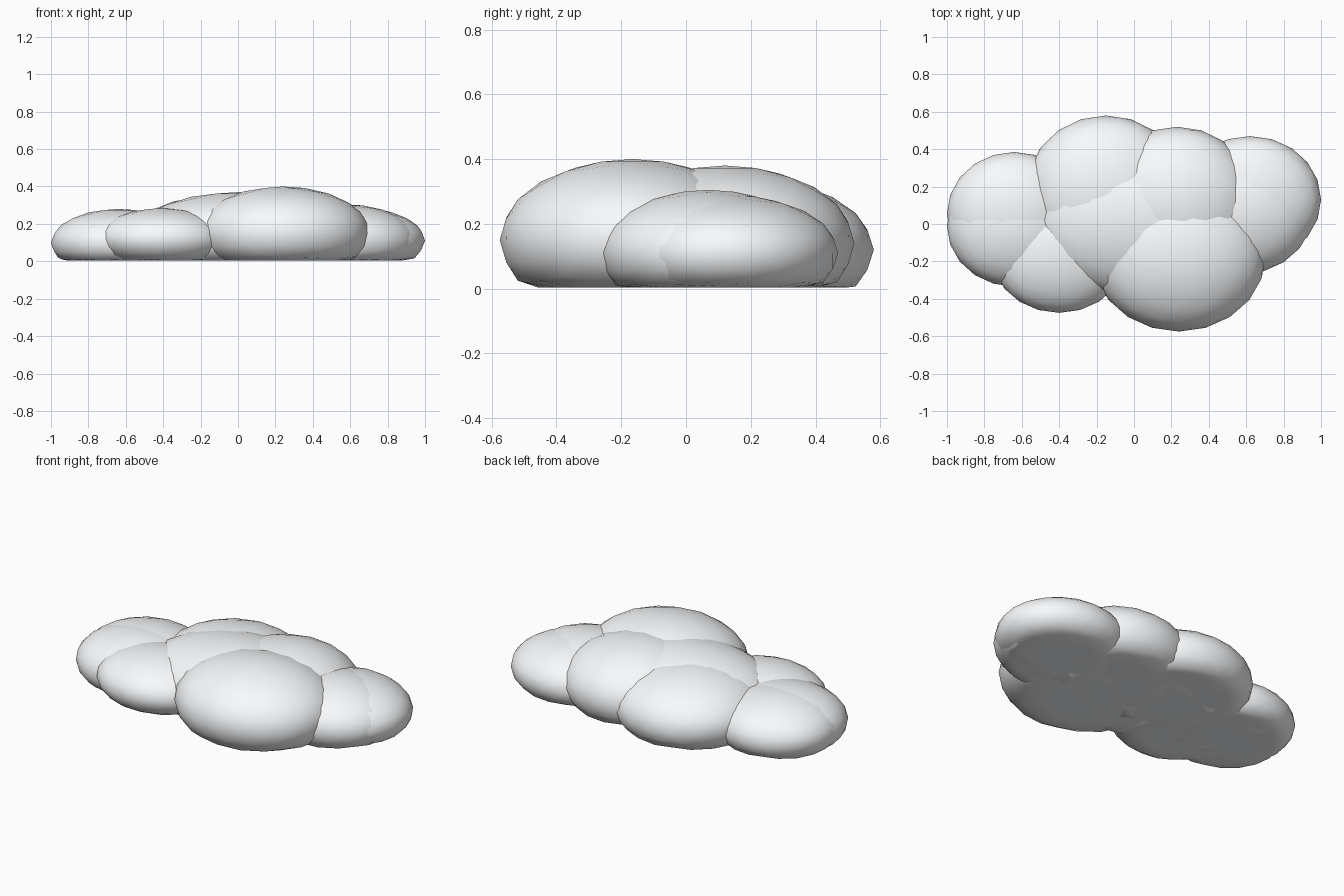
import bpy
import bmesh

if "Cube" in bpy.data.objects:
    bpy.data.objects.remove(bpy.data.objects["Cube"])

# Soft near-white
WHITE = bpy.data.materials.new("soft_white")
WHITE.diffuse_color = (0.95, 0.965, 0.98, 1.0)
WHITE.use_nodes = True
WHITE.node_tree.nodes["Principled BSDF"].inputs["Base Color"].default_value = WHITE.diffuse_color


def puff(name, x, y, rx, ry, top, mid):
    """Squashed faceted ball, smooth shaded, with its underside pressed flat at z = 0."""
    bm = bmesh.new()
    bmesh.ops.create_icosphere(bm, subdivisions=3, radius=1.0)
    for v in bm.verts:
        v.co.x = x + v.co.x * rx
        v.co.y = y + v.co.y * ry
        v.co.z = max(0.004, mid + v.co.z * (top - mid))
    for f in bm.faces:
        f.smooth = True
    mesh = bpy.data.meshes.new(name)
    bm.to_mesh(mesh)
    bm.free()
    mesh.materials.append(WHITE)
    obj = bpy.data.objects.new(name, mesh)
    bpy.context.collection.objects.link(obj)
    return obj


# Overlapping puffs: name, centre x, centre y, radius x, radius y, top height, widest height
PUFFS = [
    ("front_puff", 0.24, -0.165, 0.465, 0.41, 0.40, 0.15),
    ("back_puff", 0.23, 0.12, 0.42, 0.40, 0.38, 0.14),
    ("core_puff", 0.00, 0.02, 0.565, 0.41, 0.37, 0.13),
    ("back_left_puff", -0.15, 0.17, 0.43, 0.41, 0.345, 0.12),
    ("right_puff_outer", 0.62, 0.13, 0.38, 0.34, 0.29, 0.11),
    ("right_puff_inner", 0.57, 0.07, 0.39, 0.34, 0.305, 0.11),
    ("left_puff_back", -0.64, 0.055, 0.36, 0.33, 0.28, 0.10),
    ("left_puff_front", -0.64, -0.01, 0.36, 0.325, 0.28, 0.10),
    ("front_left_puff", -0.40, -0.165, 0.36, 0.31, 0.285, 0.12),
]
for p in PUFFS:
    puff(*p)
